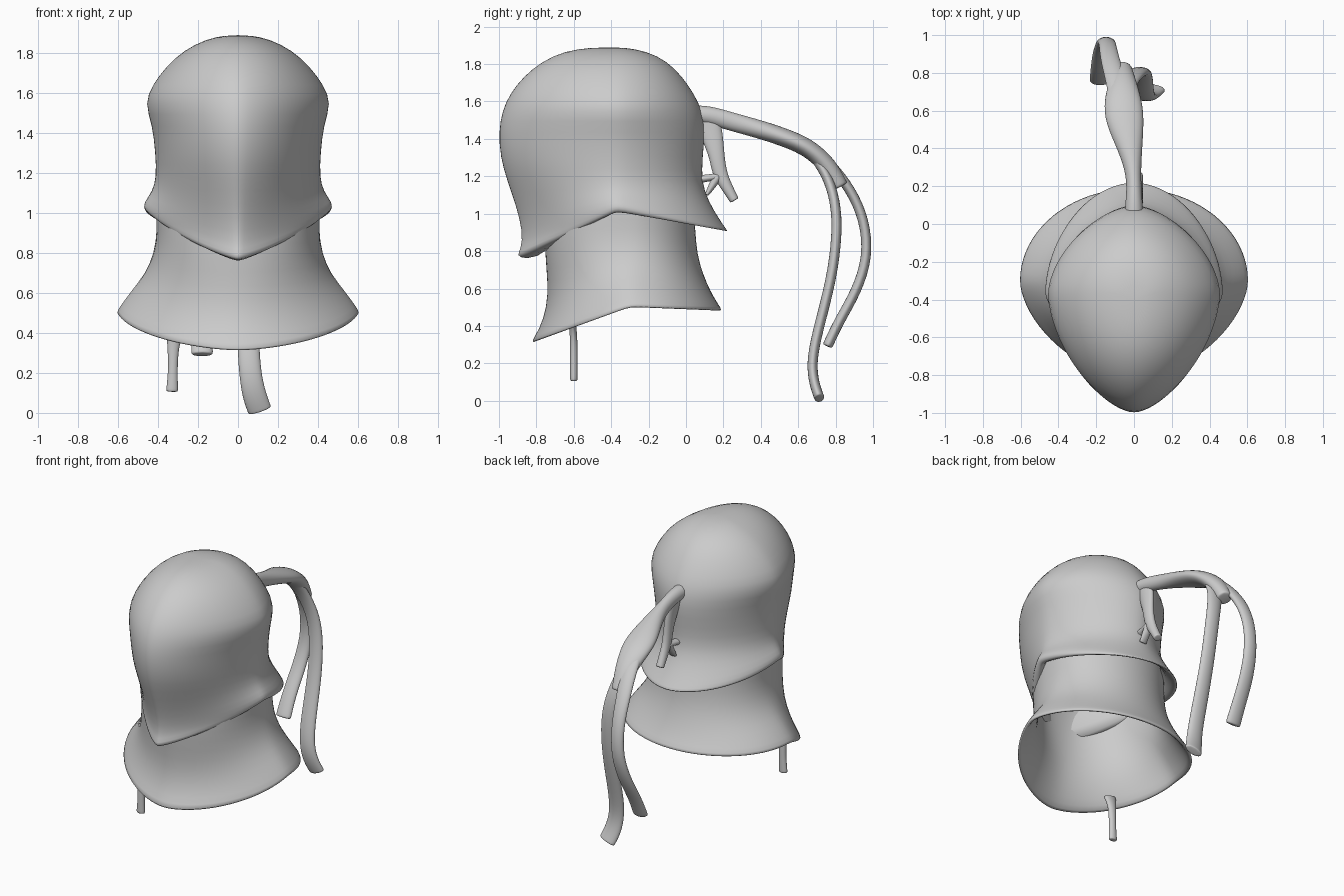
import bpy, bmesh, math
from mathutils import Vector

cube = bpy.data.objects.get("Cube")
if cube:
    bpy.data.objects.remove(cube, do_unlink=True)

GREY = (0.6, 0.6, 0.6, 1)
mat = bpy.data.materials.new("plain grey")
mat.use_nodes = True
mat.diffuse_color = GREY
bsdf = mat.node_tree.nodes["Principled BSDF"]
bsdf.inputs["Base Color"].default_value = GREY
bsdf.inputs["Roughness"].default_value = 0.8


def build(name, rings, closed=False, levels=1):
    """Skin a list of point rings; cap the ends or join them into a loop."""
    bm = bmesh.new()
    loops = [[bm.verts.new(p) for p in ring] for ring in rings]
    pairs = list(zip(loops, loops[1:]))
    if closed:
        pairs.append((loops[-1], loops[0]))
    else:
        bm.faces.new(loops[0])
        bm.faces.new(loops[-1])
    for a, b in pairs:
        for i in range(len(a)):
            j = (i + 1) % len(a)
            bm.faces.new((a[i], a[j], b[j], b[i]))
    bmesh.ops.recalc_face_normals(bm, faces=bm.faces)
    mesh = bpy.data.meshes.new(name)
    bm.to_mesh(mesh)
    bm.free()
    mesh.materials.append(mat)
    obj = bpy.data.objects.new(name, mesh)
    bpy.context.collection.objects.link(obj)
    for poly in mesh.polygons:
        poly.use_smooth = True
    sub = obj.modifiers.new("smooth", 'SUBSURF')
    sub.levels = sub.render_levels = levels
    return obj


def power(v, n):
    return math.copysign(abs(v) ** (2 / n), v)


def oval(centre, z, front, back, width, n_front=1.65, n_back=1.7, inset=0, count=40):
    """Oval ring; z holds the heights at the front, sides and back."""
    ring = []
    for i in range(count):
        t = 2 * math.pi * i / count
        n = n_front if math.cos(t) > 0 else n_back
        c, s = power(math.cos(t), n), power(math.sin(t), n)
        depth = (centre - front if c > 0 else back - centre) - inset
        height = z[1] + ((z[0] if c > 0 else z[2]) - z[1]) * abs(c)
        ring.append((s * (width - inset), centre - c * depth, height))
    return ring


def level(z):
    return (z, z, z)


# Hood: crown, pointed face, flared neck guard, then the hollow inside
hood = [
    (level(1.89), -.50, -.34, .06, 2, 2),
    (level(1.87), -.65, -.21, .16, 2, 2),
    (level(1.815), -.77, -.10, .27, 1.9, 1.9),
    (level(1.735), -.87, -.02, .36, 1.8, 1.8),
    (level(1.64), -.945, .045, .43, 1.7, 1.75),
    (level(1.55), -.985, .09, .47, 1.65, 1.7),
    (level(1.44), -1.005, .105, .43),
    (level(1.30), -.995, .09, .415),
    ((1.18, 1.18, 1.17), -.96, .085, .41, 1.55, 1.7),
    ((1.04, 1.11, 1.07), -.91, .12, .43, 1.42, 1.8),
    ((.90, 1.06, .97), -.875, .18, .47, 1.32, 1.85),
    ((.81, 1.03, .92), -.885, .215, .475, 1.25, 1.9),
    ((.775, 1.01, .90), -.91, .23, .46, 1.25, 1.9),
    ((.755, 1.01, .92), -.87, .19, .43, 1.25, 1.9),
    ((.77, 1.06, 1.02), -.72, .09, .39, 1.25, 1.8),
    (level(1.25), -.80, .05, .37, 1.4),
    (level(1.55), -.85, .02, .37),
    (level(1.75), -.70, -.12, .25),
]
build("hood", [oval(-.37, *r) for r in hood])

# Collar: open skirt, full at the cheeks, with a thin wall and a slanted hem
collar = [
    (level(1.12), -.70, .04, .395, 2.2),
    (level(1.02), -.74, .045, .415, 2.3),
    (level(.92), -.755, .05, .405, 2.3),
    ((.78, .80, .78), -.755, .06, .42, 2.1),
    ((.63, .70, .67), -.74, .095, .465, 1.9),
    ((.50, .62, .59), -.745, .13, .53, 1.8),
    ((.38, .54, .52), -.785, .17, .59, 1.75),
    ((.31, .50, .48), -.835, .20, .615, 1.7),
]
outer = [oval(-.30, *r, 2) for r in collar]
inner = [oval(-.30, *r, 2, inset=.03) for r in reversed(collar)]
build("collar", outer + inner, closed=True)


def ribbon(name, path, thick=.025, across=(1, 0, 0)):
    """Flat strap along a path of (x, y, z, half width), with blunt ends."""
    pts = [Vector(p[:3]) for p in path]
    rings = []
    for i, p in enumerate(pts):
        along = (pts[min(i + 1, len(pts) - 1)] - pts[max(i - 1, 0)]).normalized()
        side = Vector(across)
        side = (side - along * side.dot(along)).normalized()
        up = along.cross(side)
        rings.append([p + side * math.cos(a) * path[i][3] * 1.1 + up * math.sin(a) * thick * 1.2
                      for a in (k * math.pi / 4 for k in range(8))])
    # A second ring close to each end keeps the ends square
    first = [a.lerp(b, .08) for a, b in zip(rings[0], rings[1])]
    last = [a.lerp(b, .08) for a, b in zip(rings[-1], rings[-2])]
    return build(name, [rings[0], first] + rings[1:-1] + [last, rings[-1]], levels=2)


# Long plume strap that forks into two hanging tails
ribbon("plume_strap", [
    (0, .02, 1.53, .05), (0, .12, 1.53, .045), (0, .25, 1.49, .035),
    (-.02, .40, 1.45, .065), (-.05, .55, 1.40, .105), (-.06, .66, 1.35, .10),
    (-.06, .76, 1.26, .07), (-.06, .82, 1.14, .05)], thick=.045)
ribbon("plume_tail_left", [
    (-.06, .66, 1.34, .05), (-.04, .75, 1.22, .055), (.01, .80, 1.07, .05),
    (.04, .81, .90, .05), (.05, .78, .65, .05), (.05, .70, .36, .055),
    (.06, .67, .20, .055), (.08, .685, .09, .06), (.11, .715, .01, .06)])
ribbon("plume_tail_right", [
    (-.08, .66, 1.36, .05), (-.10, .78, 1.26, .055), (-.13, .88, 1.13, .05),
    (-.14, .955, .97, .045), (-.15, .975, .77, .045), (-.17, .91, .58, .05),
    (-.18, .82, .43, .05), (-.18, .755, .29, .055)])

# Short loose end behind the neck, with a small link back to the hood
ribbon("short_tail", [
    (0, .10, 1.54, .07), (.01, .14, 1.42, .06), (.02, .165, 1.31, .04),
    (.02, .18, 1.21, .04), (.02, .22, 1.14, .03), (.02, .26, 1.07, .025)],
    across=(0, 1, 0))
ribbon("short_tail_link", [
    (.01, .04, 1.18, .025), (.015, .11, 1.19, .018), (.02, .18, 1.20, .02)],
    across=(0, 0, 1))
ribbon("short_tail_spur", [
    (.02, .17, 1.20, .025), (.02, .14, 1.15, .02), (.02, .11, 1.10, .01)],
    across=(0, 1, 0))

# Small tie hanging from the collar hem
ribbon("hem_tie", [
    (-.31, -.61, .42, .05), (-.325, -.60, .35, .03), (-.325, -.60, .23, .022),
    (-.33, -.60, .105, .03)], thick=.018)
